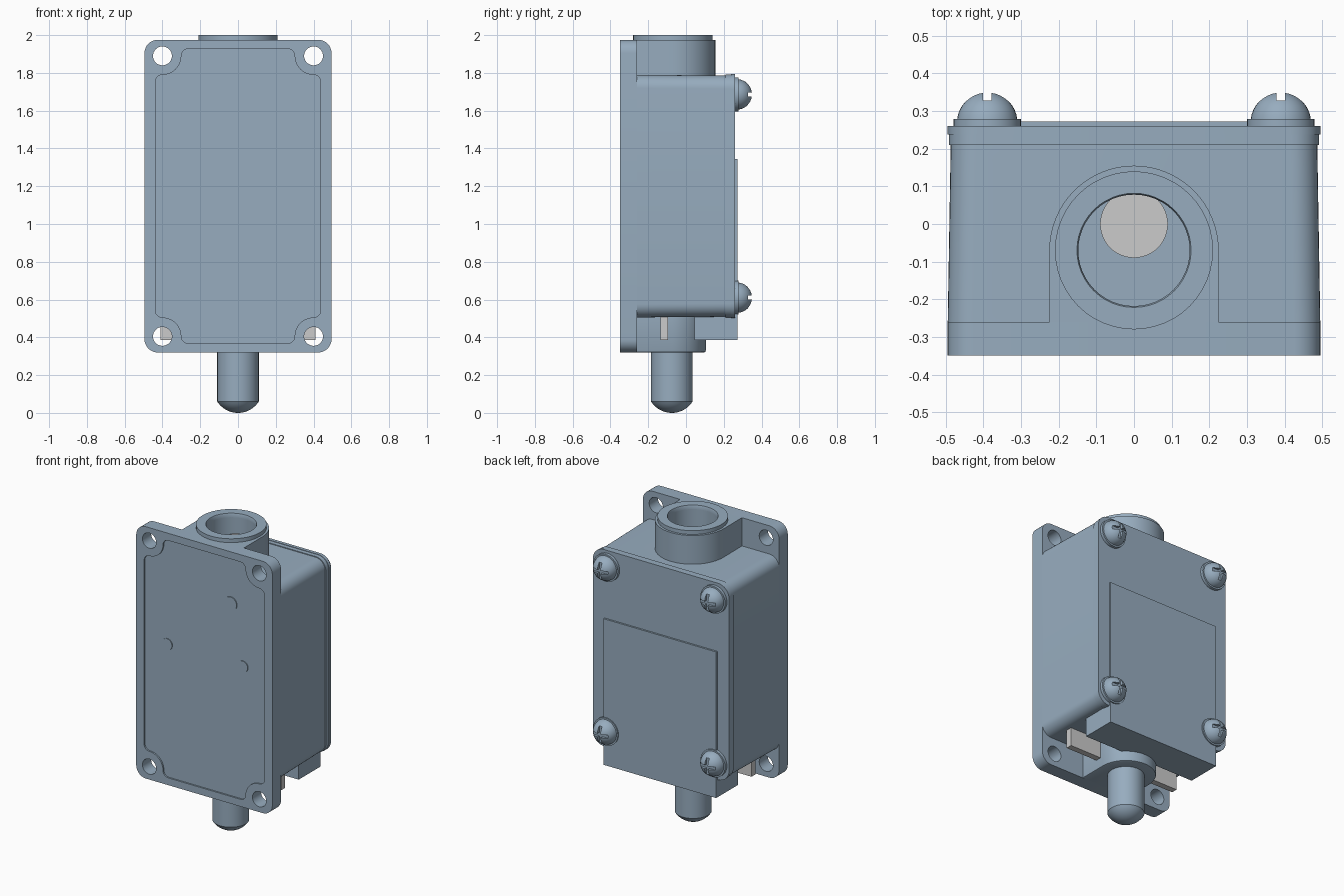
import bpy, bmesh
from math import sin, cos, pi, radians

if "Cube" in bpy.data.objects:
    bpy.data.objects.remove(bpy.data.objects["Cube"])

ZC = 1.1475  # mid height of the plate and cover


def material(name, rgb):
    m = bpy.data.materials.new(name)
    m.diffuse_color = (*rgb, 1)
    m.use_nodes = True
    m.node_tree.nodes["Principled BSDF"].inputs["Base Color"].default_value = m.diffuse_color
    return m


blue = material('blue_grey', (0.31, 0.415, 0.52))
light = material('light_grey', (0.8, 0.8, 0.8))


def arc(cx, cy, r, a0, a1, n=8):
    return [(cx + r * cos(radians(a0 + (a1 - a0) * i / n)),
             cy + r * sin(radians(a0 + (a1 - a0) * i / n))) for i in range(n + 1)]


def circle(cx, cy, r, n=48):
    return arc(cx, cy, r, 0, 360, n)[:-1]


def rrect(hw, hh, r, cx=0, cy=0):
    p = []
    for sx, sy, a in ((1, 1, 0), (-1, 1, 90), (-1, -1, 180), (1, -1, 270)):
        p += arc(cx + sx * (hw - r), cy + sy * (hh - r), r, a, a + 90)
    return p


def u_shape(r, cy, back):
    return arc(0, cy, r, 0, 180, 32) + [(-r, back), (r, back)]


def loft(name, axis, rings, color=blue):
    """Closed solid through (level, outline) rings stacked along the y or z axis."""
    bm = bmesh.new()
    loops = []
    for level, pts in rings:
        loops.append([bm.verts.new((u, level, v) if axis == 'y' else (u, v, level))
                      for u, v in pts])
    for a, b in zip(loops, loops[1:]):
        for i in range(len(a)):
            j = (i + 1) % len(a)
            bm.faces.new((a[i], a[j], b[j], b[i]))
    bm.faces.new(loops[0])
    bm.faces.new(loops[-1])
    bmesh.ops.recalc_face_normals(bm, faces=bm.faces)
    me = bpy.data.meshes.new(name)
    bm.to_mesh(me)
    bm.free()
    ob = bpy.data.objects.new(name, me)
    bpy.context.collection.objects.link(ob)
    me.materials.append(color)
    return ob


def dome(cx, cy, r, h, base, n=48, steps=9):
    """Rings of a spherical cap of base radius r and signed height h."""
    a = abs(h)
    big = (r * r + a * a) / (2 * a)
    half = pi / 2 - (big - a > 0) * 0.0
    start = (big - a) / big  # cosine of the half angle
    from math import acos
    half = acos(start)
    rings = []
    for i in range(steps + 1):
        t = max(half * (1 - i / steps), 0.01)
        rings.append((base + (1 if h > 0 else -1) * (big * cos(t) - (big - a)),
                      circle(cx, cy, big * sin(t), n)))
    return rings


def box(name, x0, x1, y0, y1, z0, z1, color=blue):
    p = [(x0, y0), (x1, y0), (x1, y1), (x0, y1)]
    return loft(name, 'z', [(z0, p), (z1, p)], color)


def cut(ob, cutters):
    bpy.context.view_layer.objects.active = ob
    for c in cutters:
        c.hide_render = True
        m = ob.modifiers.new('cut', 'BOOLEAN')
        m.operation = 'DIFFERENCE'
        m.solver = 'EXACT'
        m.object = c
        bpy.ops.object.modifier_apply(modifier=m.name)


def discard(cutters):
    for c in cutters:
        bpy.data.objects.remove(c)


# mounting plate with shallow front recess and corner holes
p = rrect(0.495, 0.8275, 0.07, 0, ZC)
plate = loft('mounting_plate', 'y', [(-0.35, p), (-0.26, p)])
q = (arc(0.40, 0.605, 0.0375, 0, 90, 6) + arc(0.4, 0.7425, 0.1, 270, 180, 12)[1:]
     + arc(0.2625, 0.7425, 0.0375, 0, 90, 6)[1:])
outline = (q + [(-x, z) for x, z in q[::-1]] + [(-x, -z) for x, z in q]
           + [(x, -z) for x, z in q[::-1]])
outline = [(x, z + ZC) for x, z in outline]
cutters = [loft('recess_cutter', 'y', [(-0.4, outline), (-0.34, outline)])]
for x in (-0.4, 0.4):
    for z in (0.405, 1.89):
        c = circle(x, z, 0.05, 32)
        cutters.append(loft('hole_cutter', 'y', [(-0.4, c), (-0.2, c)]))
cut(plate, cutters)
discard(cutters)

# small discs on the front
for x, z, r in ((0.187, 1.63, 0.045), (-0.275, 1.24, 0.037), (0.275, 1.24, 0.037)):
    c = circle(x, z, r, 32)
    loft('front_disc', 'y', [(-0.338, c), (-0.346, c)])

# housing, slightly tapered, flush with the plate sides
body = loft('housing', 'y', [(-0.262, rrect(0.495, 0.642, 0.07, 0, ZC)),
                             (0.212, rrect(0.487, 0.638, 0.07, 0, ZC))])

# gasket and cover
g = rrect(0.492, 0.643, 0.075, 0, ZC)
loft('gasket', 'y', [(0.21, g), (0.24, g)])
c = rrect(0.495, 0.646, 0.08, 0, ZC)
loft('cover', 'y', [(0.238, c), (0.26, c)])

# top cable boss with collar and bore
u = u_shape(0.225, -0.07, -0.262)
boss = loft('top_boss', 'z', [(1.75, u), (1.975, u)])
collar = loft('top_collar', 'z', [(1.97, circle(0, -0.07, 0.21)),
                                  (2.0, circle(0, -0.07, 0.21))])
bore = loft('bore_cutter', 'z', [(1.7, circle(0, -0.07, 0.148)),
                                 (1.99, circle(0, -0.07, 0.148)),
                                 (2.05, circle(0, -0.07, 0.17))])
for ob in (body, boss, collar):
    cut(ob, [bore])
discard([bore])
# light plug seen inside the bore
loft('inner_plug', 'z', [(1.68, circle(0, 0, 0.09)), (1.87, circle(0, 0, 0.09))], light)

# bottom boss with rounded rim
loft('bottom_boss', 'z', [(0.52, u_shape(0.18, -0.075, -0.262)),
                          (0.33, u_shape(0.18, -0.075, -0.262)),
                          (0.323, u_shape(0.177, -0.075, -0.262)),
                          (0.32, u_shape(0.17, -0.075, -0.262))])

# plunger with shallow domed tip
loft('plunger', 'z', [(0.35, circle(0, -0.075, 0.11))] + dome(0, -0.075, 0.11, -0.06, 0.06))

# rear label plate, block under the cover, light crossbar
box('label_plate', -0.41, 0.41, 0.255, 0.272, 0.385, 1.345)
box('lower_block', -0.41, 0.41, 0.045, 0.272, 0.385, 0.52)
box('crossbar', -0.41, 0.41, -0.135, -0.095, 0.385, 0.52, light)

# cover screws: washer and cross-slotted dome
for x in (-0.39, 0.39):
    for z in (0.61, 1.686):
        w = circle(x, z, 0.09, 32)
        loft('screw_washer', 'y', [(0.25, w), (0.279, w)])
        head = loft('screw_head', 'y', dome(x, z, 0.08, 0.073, 0.277, 32))
        w, s = 0.1, 0.011
        cross = [(w, s), (s, s), (s, w), (-s, w), (-s, s), (-w, s),
                 (-w, -s), (-s, -s), (-s, -w), (s, -w), (s, -s), (w, -s)]
        cross = [(x + a, z + b) for a, b in cross]
        slot = loft('slot_cutter', 'y', [(0.328, cross), (0.4, cross)])
        cut(head, [slot])
        discard([slot])

# smooth shading with sharp edges kept
for ob in bpy.context.collection.objects:
    ob.select_set(True)
bpy.context.view_layer.objects.active = plate
bpy.ops.object.shade_smooth_by_angle(angle=radians(32))
